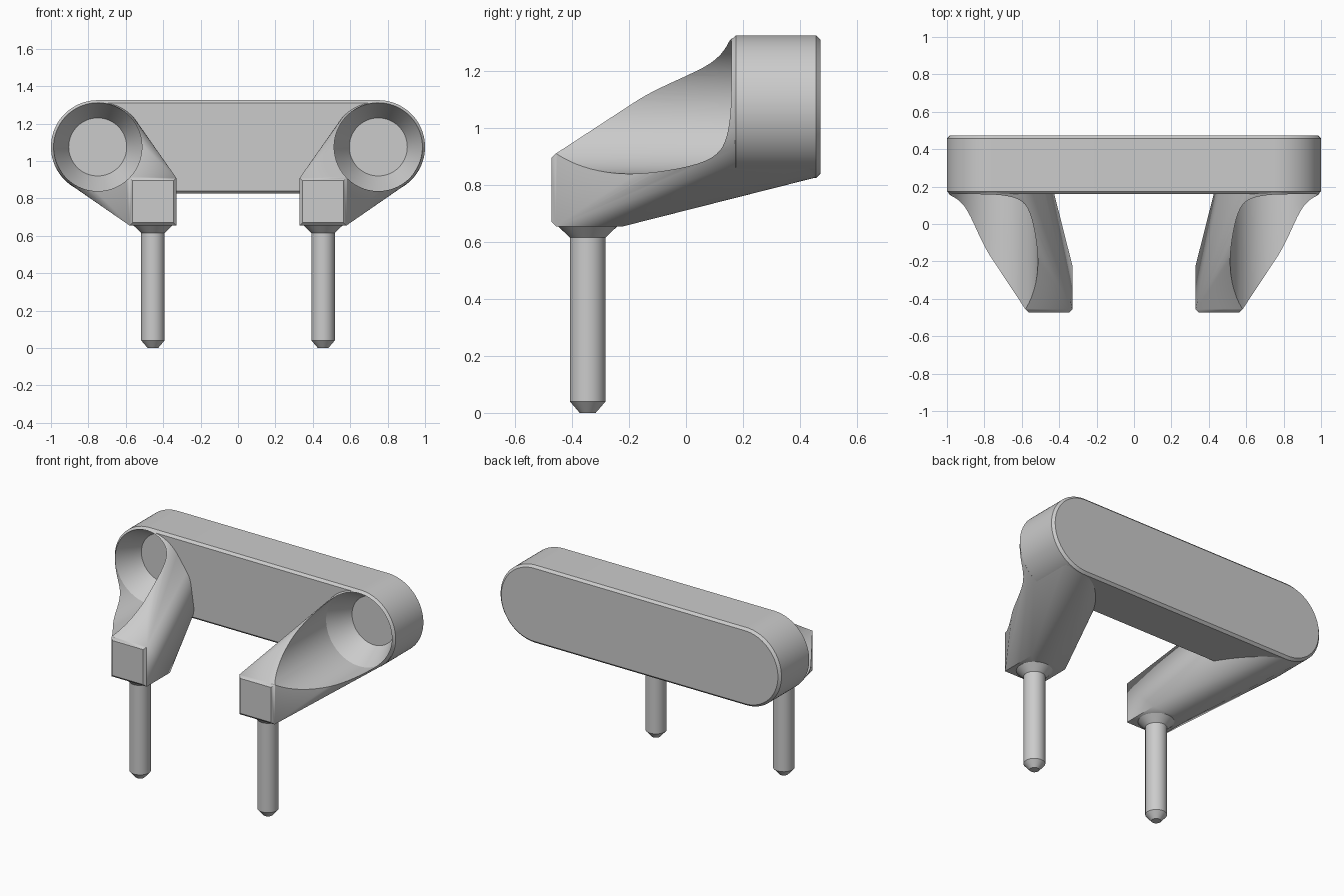
import bpy, bmesh, math

if "Cube" in bpy.data.objects:
    bpy.data.objects.remove(bpy.data.objects["Cube"])

SEG = 80
CX, CZ = 0.75, 1.075          # socket centre
PX, PY = 0.455, -0.345        # peg centre


def make(name, bm):
    bmesh.ops.recalc_face_normals(bm, faces=bm.faces)
    me = bpy.data.meshes.new(name)
    bm.to_mesh(me)
    bm.free()
    ob = bpy.data.objects.new(name, me)
    bpy.context.collection.objects.link(ob)
    return ob


def hull(name, points):
    bm = bmesh.new()
    for p in points:
        bm.verts.new(p)
    res = bmesh.ops.convex_hull(bm, input=bm.verts[:])
    junk = {g for g in res["geom_interior"] + res["geom_unused"]
            if isinstance(g, bmesh.types.BMVert)}
    bmesh.ops.delete(bm, geom=list(junk), context='VERTS')
    bmesh.ops.dissolve_limit(bm, angle_limit=math.radians(0.5),
                             verts=bm.verts[:], edges=bm.edges[:])
    return make(name, bm)


def circle_y(cx, y, r):
    return [(cx + r * math.cos(2 * math.pi * i / SEG), y,
             CZ + r * math.sin(2 * math.pi * i / SEG)) for i in range(SEG)]


def circle_z(z, r):
    return [(PX + r * math.cos(2 * math.pi * i / SEG),
             PY + r * math.sin(2 * math.pi * i / SEG), z) for i in range(SEG)]


def loft(name, rings):
    bm = bmesh.new()
    loops = [[bm.verts.new(p) for p in ring] for ring in rings]
    for a, b in zip(loops, loops[1:]):
        for i in range(SEG):
            j = (i + 1) % SEG
            bm.faces.new((a[i], a[j], b[j], b[i]))
    bm.faces.new(loops[0])
    bm.faces.new(loops[-1])
    return make(name, bm)


def apply(ob, kind, **props):
    mod = ob.modifiers.new(kind.lower(), kind)
    for key, value in props.items():
        setattr(mod, key, value)
    bpy.context.view_layer.objects.active = ob
    bpy.ops.object.modifier_apply(modifier=mod.name)


# Rounded bar with chamfered front and back rims
bar = hull("back_bar", [p for s in (-1, 1)
                        for y, r in ((0.16, 0.235), (0.175, 0.25), (0.457, 0.25), (0.472, 0.235))
                        for p in circle_y(s * CX, y, r)])

# Arm: block at the front blended into the round end of the bar
c = 0.015
block = [(x, y, z) for x in (0.33, 0.58) for y in (-0.472 + c, -0.22) for z in (0.655,)]
block += [(x, -0.472 + c, 0.91) for x in (0.33, 0.58)]
block += [(x, -0.472, z) for x in (0.33 + c, 0.58 - c) for z in (0.655 + c, 0.91 - c)]
arm = hull("arms", block + circle_y(CX, 0.177, 0.249) + circle_y(CX, 0.455, 0.249))

# Stepped socket cutter
cutter = loft("socket_cutter", [circle_y(CX, y, r) for y, r in
              ((-0.8, 0.236), (0.162, 0.236), (0.24, 0.193), (0.31, 0.155))])
cutter.hide_render = True

# Pegs with collar and chamfered tip
pegs = loft("pegs", [circle_z(z, r) for z, r in
            ((0, 0.028), (0.04, 0.0625), (0.615, 0.0625), (0.657, 0.106), (0.67, 0.106))])

# Cut sockets and mirror the right side to the left
apply(arm, 'BOOLEAN', operation='DIFFERENCE', object=cutter, solver='EXACT')
for ob in (arm, pegs, cutter):
    apply(ob, 'MIRROR', use_axis=(True, False, False), use_mirror_merge=False)
apply(bar, 'BOOLEAN', operation='DIFFERENCE', object=cutter, solver='EXACT')
bpy.data.objects.remove(cutter)

# Smooth round surfaces, keep edges crisp
for ob in (bar, arm, pegs):
    bpy.ops.object.select_all(action='DESELECT')
    ob.select_set(True)
    bpy.context.view_layer.objects.active = ob
    bpy.ops.object.shade_smooth_by_angle(angle=math.radians(20))
